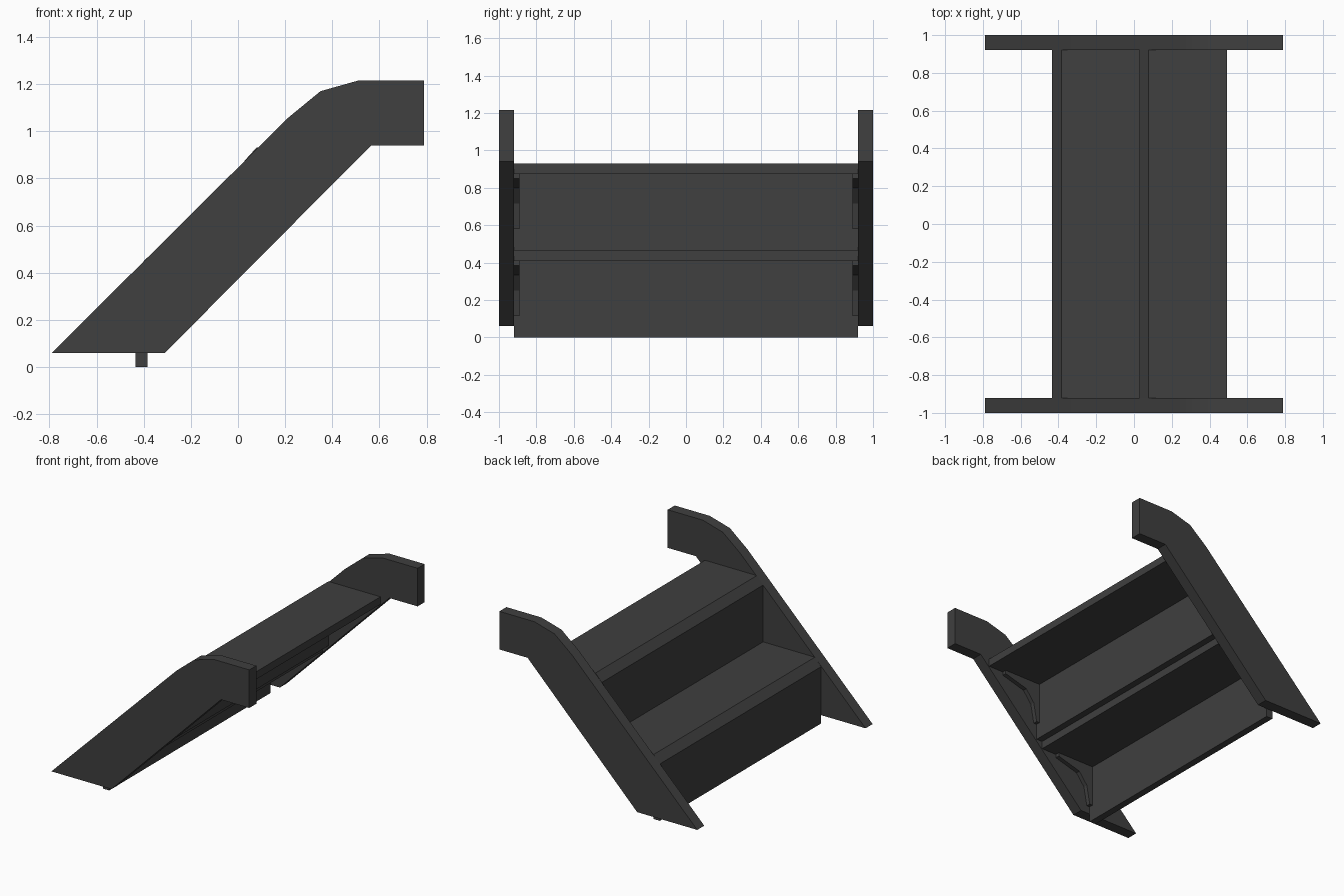
import bpy, bmesh, math

if "Cube" in bpy.data.objects:
    bpy.data.objects.remove(bpy.data.objects["Cube"])

mat = bpy.data.materials.new("dark grey")
mat.diffuse_color = (0.05, 0.05, 0.05, 1)
mat.use_nodes = True
mat.node_tree.nodes["Principled BSDF"].inputs["Base Color"].default_value = mat.diffuse_color


def extrude_profile(name, points, y0, y1):
    """Solid made from an x/z outline, extruded along y."""
    bm = bmesh.new()
    face = bm.faces.new([bm.verts.new((x, y0, z)) for x, z in points])
    res = bmesh.ops.extrude_face_region(bm, geom=[face])
    moved = [v for v in res["geom"] if isinstance(v, bmesh.types.BMVert)]
    bmesh.ops.translate(bm, verts=moved, vec=(0, y1 - y0, 0))
    bmesh.ops.recalc_face_normals(bm, faces=bm.faces)
    mesh = bpy.data.meshes.new(name)
    bm.to_mesh(mesh)
    bm.free()
    mesh.materials.append(mat)
    obj = bpy.data.objects.new(name, mesh)
    bpy.context.collection.objects.link(obj)
    return obj


# Side stringers with a rounded bend at the top
stringer = [(-0.79, 0.06), (-0.31, 0.06), (0.565, 0.94), (0.79, 0.94),
            (0.79, 1.215), (0.51, 1.215), (0.35, 1.17), (0.21, 1.055)]
for side, label in ((-1, "front"), (1, "back")):
    obj = extrude_profile(label + "_stringer", stringer, side * 0.92, side * 1.0)
    bpy.ops.object.select_all(action='DESELECT')
    obj.select_set(True)
    bpy.context.view_layer.objects.active = obj
    bpy.ops.object.shade_smooth_by_angle(angle=math.radians(42))

# Step: riser and tread in one L profile with a chamfered nose
step = [(0, 0), (0.05, 0), (0.05, 0.41), (0.465, 0.41),
        (0.465, 0.465), (0.05, 0.465), (0, 0.41)]
# Concave corner bracket below each tread
bracket = [(0.05, 0.41), (0.05, 0.115), (0.075, 0.115), (0.10, 0.25),
           (0.165, 0.335), (0.345, 0.385), (0.345, 0.41)]


def shift(points, x, z):
    return [(px + x, pz + z) for px, pz in points]


for i, label in enumerate(("lower", "upper")):
    x, z = -0.435 + 0.463 * i, 0.465 * i
    extrude_profile(label + "_step", shift(step, x, z), -0.92, 0.92)
    for side, end in ((-1, "front"), (1, "back")):
        extrude_profile(f"{label}_{end}_bracket", shift(bracket, x, z),
                        side * 0.89, side * 0.92)
